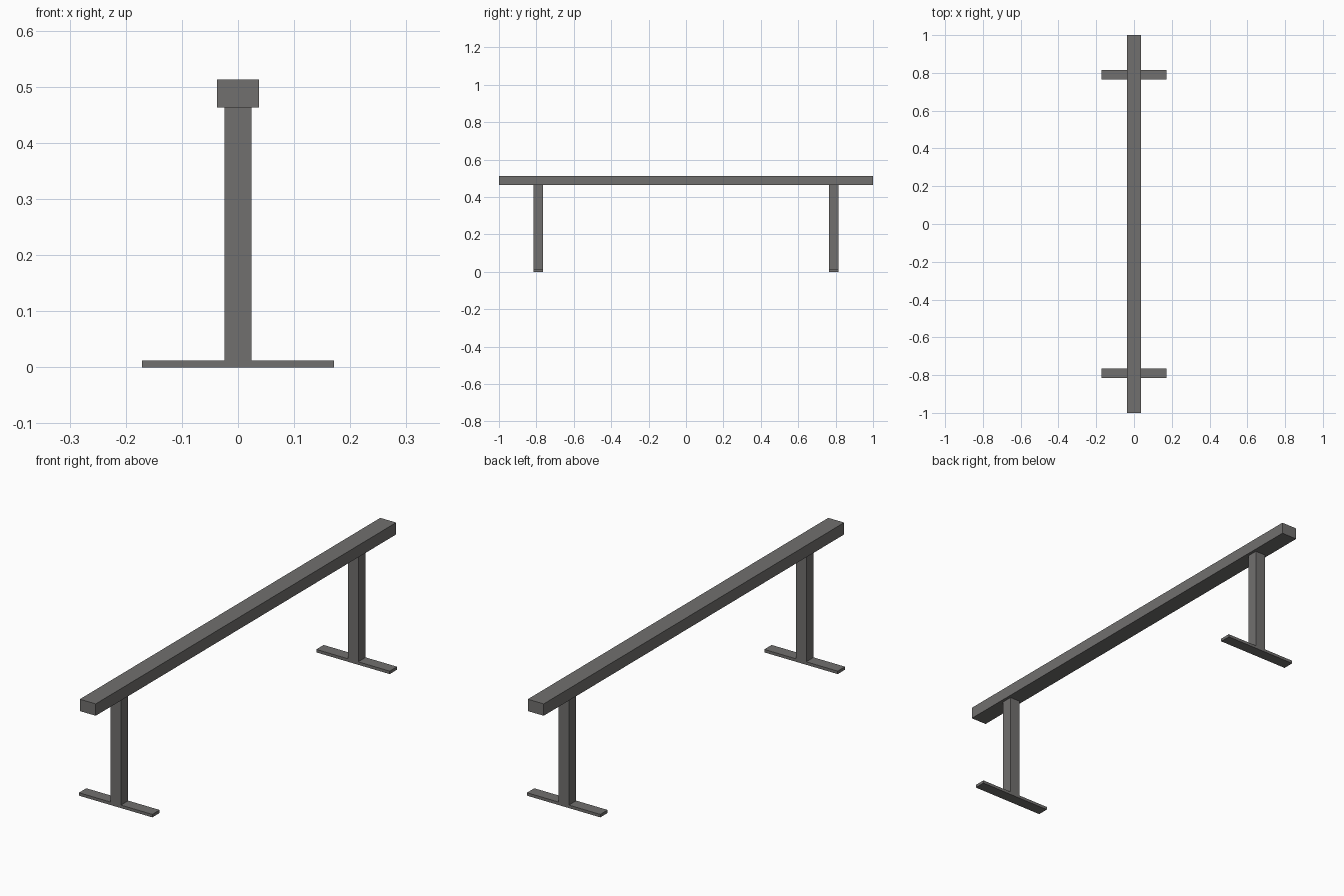
import bpy

if "Cube" in bpy.data.objects:
    bpy.data.objects.remove(bpy.data.objects["Cube"])

# Painted steel
steel = bpy.data.materials.new("dark_grey_steel")
steel.diffuse_color = (0.165, 0.16, 0.157, 1.0)
steel.use_nodes = True
steel.node_tree.nodes["Principled BSDF"].inputs["Base Color"].default_value = steel.diffuse_color


def box(name, x, y, z):
    """Box from (min, max) ranges on each axis."""
    bpy.ops.mesh.primitive_cube_add(size=1)
    ob = bpy.context.object
    ob.name = name
    ranges = (x, y, z)
    for v in ob.data.vertices:
        v.co = [lo if c < 0 else hi for c, (lo, hi) in zip(v.co, ranges)]
    ob.data.materials.append(steel)
    return ob


RAIL_HALF, RAIL_BOTTOM, RAIL_TOP = 0.037, 0.463, 0.513
POST_HALF, POST_Y = 0.0245, 0.79
FOOT_HALF, FOOT_TOP = 0.171, 0.0125

# Long top rail
box("rail", (-RAIL_HALF, RAIL_HALF), (-1, 1), (RAIL_BOTTOM, RAIL_TOP))

for side, s in (("front", -1), ("back", 1)):
    depth = (s * POST_Y - POST_HALF, s * POST_Y + POST_HALF)
    # Square post, running down to the ground
    box(side + "_post", (-POST_HALF, POST_HALF), depth, (0, RAIL_BOTTOM))
    # Flat foot bars on either side of the post
    box(side + "_left_foot", (-FOOT_HALF, -POST_HALF), depth, (0, FOOT_TOP))
    box(side + "_right_foot", (POST_HALF, FOOT_HALF), depth, (0, FOOT_TOP))
